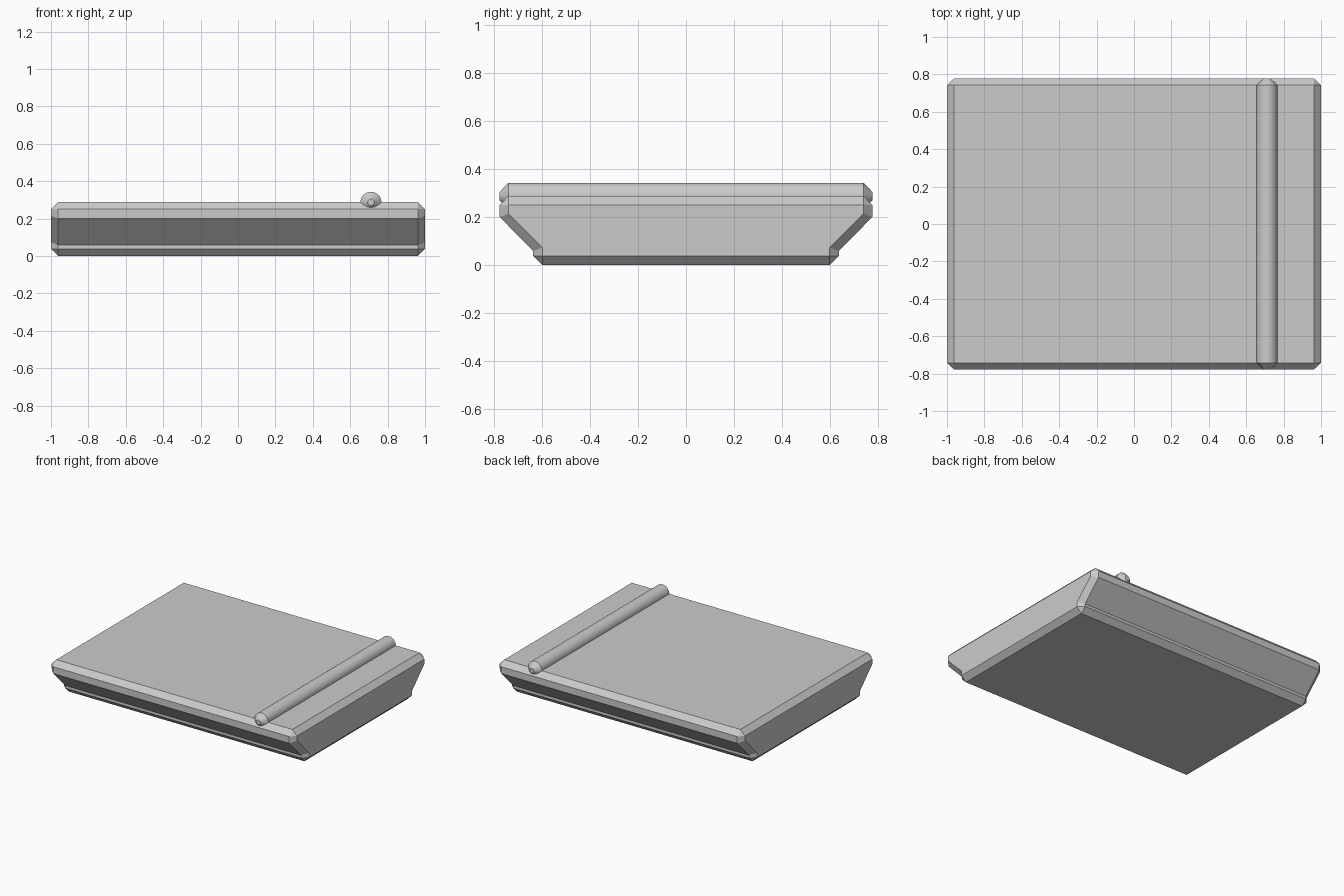
import bpy, bmesh, math

if "Cube" in bpy.data.objects:
    bpy.data.objects.remove(bpy.data.objects["Cube"], do_unlink=True)

grey = bpy.data.materials.new("plain grey")
grey.use_nodes = True
colour = (0.6, 0.6, 0.6, 1)
grey.diffuse_color = colour
grey.node_tree.nodes["Principled BSDF"].inputs["Base Color"].default_value = colour


def loft(name, rings):
    """Skin a closed solid through matching rings, capping both ends."""
    bm = bmesh.new()
    loops = [[bm.verts.new(p) for p in ring] for ring in rings]
    for a, b in zip(loops, loops[1:]):
        for i in range(len(a)):
            j = (i + 1) % len(a)
            bm.faces.new((a[i], a[j], b[j], b[i]))
    bm.faces.new(loops[0])
    bm.faces.new(loops[-1])
    bmesh.ops.remove_doubles(bm, verts=bm.verts, dist=0.0005)
    bmesh.ops.recalc_face_normals(bm, faces=bm.faces)
    mesh = bpy.data.meshes.new(name)
    bm.to_mesh(mesh)
    bm.free()
    mesh.materials.append(grey)
    obj = bpy.data.objects.new(name, mesh)
    bpy.context.collection.objects.link(obj)
    return obj


def section(x, half):
    """Mirror a half profile of (y, z) points into a ring at x."""
    return [(x, y, z) for y, z in half] + [(x, -y, z) for y, z in reversed(half)]


# Flared slab: full profile in the middle, inset profile on the chamfered ends
full = [(0.742, 0.288), (0.778, 0.25), (0.778, 0.2),
        (0.638, 0.058), (0.638, 0.038), (0.6, 0)]
inset = [(0.742, 0.25), (0.742, 0.25), (0.742, 0.215),
         (0.6, 0.073), (0.6, 0.038), (0.6, 0.038)]
loft("slab_body", [section(-1, inset), section(-0.962, full),
                   section(0.962, full), section(1, inset)])


# Round bar along the top, with tapered tips
def circle(y, r, n=48):
    return [(0.711 + r * math.cos(i * math.tau / n), y,
             0.287 + r * math.sin(i * math.tau / n)) for i in range(n)]


bar = loft("top_bar", [circle(y, r) for y, r in
                       ((-0.778, 0.018), (-0.742, 0.056), (0.742, 0.056), (0.778, 0.018))])
bpy.ops.object.select_all(action="DESELECT")
bar.select_set(True)
bpy.context.view_layer.objects.active = bar
bpy.ops.object.shade_smooth_by_angle(angle=math.radians(30))
